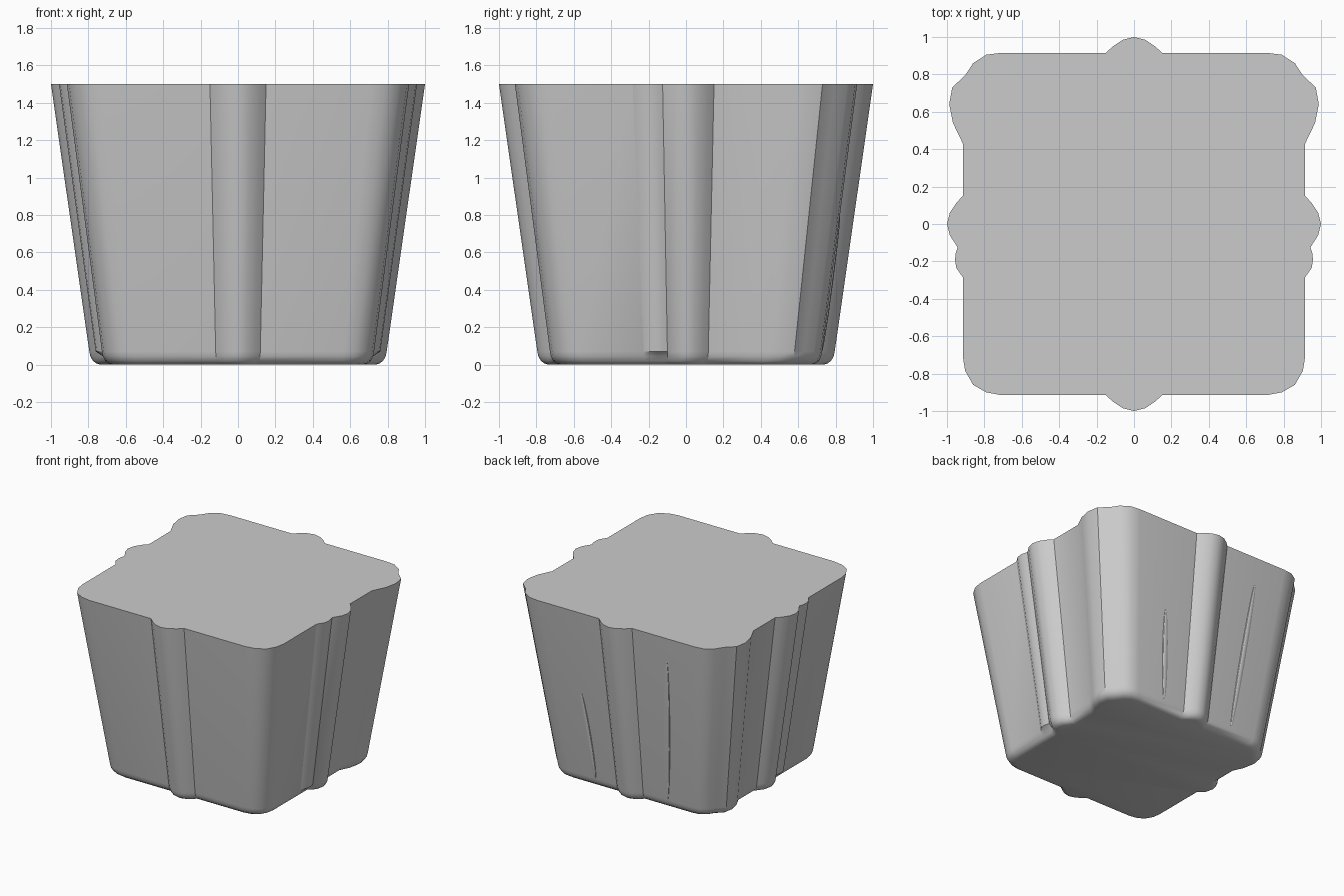
import bpy, bmesh
from mathutils import Vector

cube = bpy.data.objects.get("Cube")
if cube:
    bpy.data.objects.remove(cube, do_unlink=True)

grey = bpy.data.materials.new("plain_grey")
grey.use_nodes = True
colour = (0.6, 0.6, 0.6, 1)
grey.diffuse_color = colour
grey.node_tree.nodes["Principled BSDF"].inputs["Base Color"].default_value = colour

HEIGHT, FOOT, WALL = 1.5, 0.785, 0.915


def taper(z):
    """Plan scale of the body at height z, above the rounded base."""
    return FOOT + (1 - FOOT) * z / HEIGHT


def finish(name, bm):
    bmesh.ops.recalc_face_normals(bm, faces=bm.faces)
    mesh = bpy.data.meshes.new(name)
    bm.to_mesh(mesh)
    bm.free()
    obj = bpy.data.objects.new(name, mesh)
    bpy.context.collection.objects.link(obj)
    mesh.materials.append(grey)
    bpy.ops.object.select_all(action="DESELECT")
    obj.select_set(True)
    bpy.context.view_layer.objects.active = obj
    bpy.ops.object.shade_smooth_by_angle(angle=0.56)
    return obj


# Half outline at the rim, front middle round to back middle
rib = [(0.0, 1.0), (0.06, 0.985), (0.115, 0.948), (0.15, WALL)]
front_corner = [(0.71, -WALL), (0.79, -0.9), (0.86, -0.86), (0.903, -0.785), (WALL, -0.71)]
small_rib = [(WALL, -0.285), (0.95, -0.235), (0.957, -0.19), (0.953, -0.155), (0.943, -0.125)]
back_corner = [(WALL, 0.43), (0.968, 0.54), (0.988, 0.64), (0.972, 0.73), (0.903, 0.795),
               (0.86, 0.86), (0.79, 0.905), (0.71, WALL)]
half = [(x, -y) for x, y in rib] + front_corner + small_rib
half += [(y, x) for x, y in [(-0.06, 0.985)] + rib + []]
half += back_corner + rib[::-1]
outline = half + [(-x, y) for x, y in half[-2:0:-1]]

# Tapered body with rounded foot
bm = bmesh.new()
rings = []
for z, inset in [(0, 0.05), (0.006, 0.03), (0.02, 0.012), (0.045, 0.002), (0.07, 0), (HEIGHT, 0)]:
    ring = []
    for x, y in outline:
        # The small side ribs stop just above the foot
        if z < 0.06 and -0.3 < y < -0.1 and abs(x) > 0.9:
            x = WALL if x > 0 else -WALL
        s = taper(z) - inset
        ring.append(bm.verts.new((x * s, y * s, z)))
    rings.append(ring)
n = len(outline)
for low, high in zip(rings, rings[1:]):
    for i in range(n):
        j = (i + 1) % n
        bm.faces.new((low[i], low[j], high[j], high[i]))
bm.faces.new(rings[0][::-1])
bm.faces.new(rings[-1])
finish("fluted_body", bm)


# Faint slender ridges on the back wall
def ridge(name, top, bottom, radius):
    a, b = Vector(top), Vector(bottom)
    bm = bmesh.new()
    bmesh.ops.create_uvsphere(bm, u_segments=12, v_segments=12, radius=1)
    for v in bm.verts:
        mid = a.lerp(b, (1 - v.co.z) / 2)
        v.co = Vector((mid.x + v.co.x * radius, mid.y + v.co.y * radius * 0.4, mid.z))
    finish(name, bm)


for side, x, z in [("right", -0.46, 1.3), ("left", 0.42, 0.8)]:
    ridge(side + "_back_ridge", (x * taper(z), WALL * taper(z), z),
          (x * taper(0) * 0.95, WALL * taper(0.07), 0.07), 0.025)
